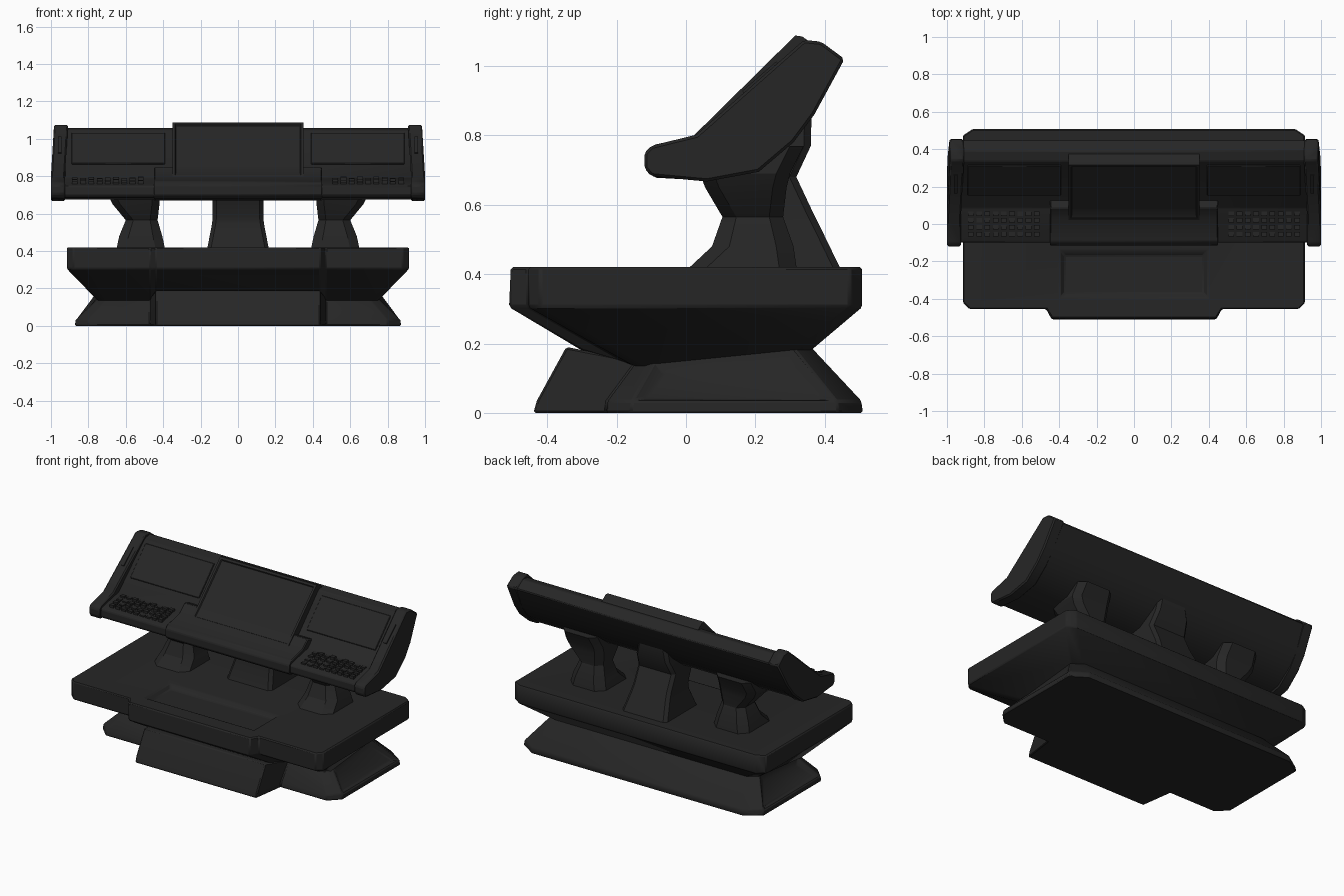
import bpy, bmesh, math, random
from mathutils import Matrix

if "Cube" in bpy.data.objects:
    bpy.data.objects.remove(bpy.data.objects["Cube"])

random.seed(4)
mat = bpy.data.materials.new("charcoal")
mat.diffuse_color = (0.019, 0.019, 0.019, 1)
mat.use_nodes = True
mat.node_tree.nodes["Principled BSDF"].inputs["Base Color"].default_value = mat.diffuse_color


def finish(bm, name, bevel=0.0, angle=35):
    bmesh.ops.recalc_face_normals(bm, faces=bm.faces)
    me = bpy.data.meshes.new(name)
    bm.to_mesh(me)
    bm.free()
    ob = bpy.data.objects.new(name, me)
    bpy.context.collection.objects.link(ob)
    me.materials.append(mat)
    bpy.ops.object.select_all(action='DESELECT')
    ob.select_set(True)
    bpy.context.view_layer.objects.active = ob
    bpy.ops.object.shade_smooth_by_angle(angle=math.radians(angle))
    if bevel:
        m = ob.modifiers.new("bevel", 'BEVEL')
        m.width, m.segments, m.limit_method = bevel, 1, 'ANGLE'
        m.angle_limit = math.radians(30)
    return ob


def loft(rings):
    """Skin a stack of equal-length closed rings and cap both ends."""
    bm = bmesh.new()
    vs = [[bm.verts.new(p) for p in r] for r in rings]
    n = len(rings[0])
    for a, b in zip(vs, vs[1:]):
        for i in range(n):
            bm.faces.new((a[i], a[(i + 1) % n], b[(i + 1) % n], b[i]))
    bm.faces.new(vs[0])
    bm.faces.new(vs[-1])
    bmesh.ops.recalc_face_normals(bm, faces=bm.faces)
    return bm


def prism(prof, x0, x1):
    """Extrude a side profile (y, z) along x."""
    return loft([[(x, y, z) for y, z in prof] for x in (x0, x1)])


def plan(hx, yb, ys, yc, z, zs, k):
    """Plan outline with a stepped-out middle front and chamfered corners."""
    c = 0.44
    half = [(hx - k * 1.5, yb, z), (hx, yb - k, z), (hx, ys + k, zs),
            (hx - k, ys, zs), (c + 0.03, ys, zs), (c, yc, z)]
    return half + [(-x, y, w) for x, y, w in reversed(half)]


def column(rings):
    """Rings given as (z, x0, x1, y0, y1, corner cut)."""
    return loft([[(x0 + k, y0, z), (x1 - k, y0, z), (x1, y0 + k, z), (x1, y1 - k, z),
                  (x1 - k, y1, z), (x0 + k, y1, z), (x0, y1 - k, z), (x0, y0 + k, z)]
                 for z, x0, x1, y0, y1, k in rings])


# Base plinth, with recessed side panels
bm = loft([plan(0.872, 0.51, -0.23, -0.44, 0.0, 0.0, 0.07),
           plan(0.868, 0.505, -0.225, -0.43, 0.035, 0.035, 0.07),
           plan(0.75, 0.36, -0.14, -0.345, 0.19, 0.15, 0.05)])
sides = [f for f in bm.faces if abs(f.normal.x) > 0.6 and f.calc_area() > 0.06]
bmesh.ops.inset_individual(bm, faces=sides, thickness=0.045, depth=-0.02)
finish(bm, "base_plinth", 0.006)

# Desk slab with tapered underside
bm = loft([plan(0.75, 0.36, -0.15, -0.30, 0.18, 0.135, 0.04),
           plan(0.915, 0.508, -0.455, -0.51, 0.305, 0.305, 0.035),
           plan(0.915, 0.508, -0.455, -0.505, 0.42, 0.42, 0.035)])
desk = finish(bm, "desk_slab")

# Shallow tray cut in the desk top
bm = loft([[(s * w, y, z) for s, y in ((-1, y0), (1, y0), (1, y1), (-1, y1))]
           for w, y0, y1, z in ((0.37, -0.37, -0.17, 0.395), (0.41, -0.41, -0.12, 0.435))])
cutter = finish(bm, "tray_cutter")
cutter.hide_render = True
bpy.context.view_layer.objects.active = desk
m = desk.modifiers.new("tray", 'BOOLEAN')
m.operation, m.solver, m.object = 'DIFFERENCE', 'EXACT', cutter
bpy.ops.object.modifier_apply(modifier=m.name)
bpy.data.objects.remove(cutter)
m = desk.modifiers.new("bevel", 'BEVEL')
m.width, m.segments, m.limit_method = 0.007, 1, 'ANGLE'

# Waisted side pillars and sloped middle pillar
for s, side in ((1, "right"), (-1, "left")):
    bm = column([(0.41, 0.39, 0.65, 0.00, 0.32, 0.05),
                 (0.48, 0.405, 0.635, 0.075, 0.31, 0.05),
                 (0.565, 0.43, 0.60, 0.105, 0.28, 0.04),
                 (0.65, 0.42, 0.67, 0.055, 0.29, 0.04),
                 (0.69, 0.42, 0.69, 0.04, 0.30, 0.04),
                 (0.77, 0.43, 0.68, 0.15, 0.34, 0.04)])
    bmesh.ops.scale(bm, vec=(s, 1, 1), verts=bm.verts)
    finish(bm, side + "_pillar", angle=25)
finish(column([(0.41, -0.165, 0.165, 0.10, 0.448, 0.02),
               (0.54, -0.14, 0.14, 0.15, 0.385, 0.02),
               (0.58, -0.135, 0.135, 0.15, 0.365, 0.02),
               (0.68, -0.135, 0.135, 0.11, 0.318, 0.02),
               (0.77, -0.12, 0.12, 0.16, 0.36, 0.02),
               (0.87, -0.10, 0.10, 0.28, 0.362, 0.02)]), "middle_pillar", angle=25)

# Console: recessed main body
under = [(0.45, 1.015), (0.37, 0.86), (0.31, 0.785), (0.21, 0.705), (0.06, 0.675), (-0.085, 0.685)]
body = [(-0.10, 0.70), (-0.10, 0.745), (-0.085, 0.755), (0.085, 0.79), (0.335, 1.05), (0.39, 1.06)]
finish(prism(body + under, -0.95, 0.95), "console_body", 0.006)

# Raised end caps, leaning in at the top
cap = [(-0.10, 0.682), (-0.12, 0.705), (-0.12, 0.75), (-0.10, 0.77), (0.03, 0.802),
       (0.34, 1.075), (0.39, 1.07), (0.457, 1.02), (0.37, 0.86), (0.31, 0.78),
       (0.21, 0.695), (0.06, 0.667)]
for s, side in ((1, "right"), (-1, "left")):
    bm = loft([[(s * (x - 0.06 * max(0, z - 0.8)), y, z) for y, z in cap] for x in (0.925, 1.0)])
    finish(bm, side + "_end_cap", 0.008)
    # Slim vertical light on each cap
    bm = bmesh.new()
    bmesh.ops.create_cube(bm, size=1, matrix=Matrix.Translation((s * 0.953, 0.215, 0.966))
                          @ Matrix.Rotation(math.radians(41), 4, 'X')
                          @ Matrix.Diagonal((0.02, 0.13, 0.012, 1)))
    finish(bm, side + "_cap_strip")
    # Keypad: rows of small keys with uneven heights
    bm = bmesh.new()
    for i in range(9):
        for j in range(4):
            y = -0.055 + j * 0.037
            bmesh.ops.create_cube(bm, size=1, matrix=Matrix.Translation(
                (s * (0.52 + i * 0.044), y, 0.772 + 0.2 * y))
                @ Matrix.Diagonal((0.03, 0.024, random.uniform(0.01, 0.035), 1)))
    finish(bm, side + "_keypad")
    # Wing display plate on the sloped face
    bm = bmesh.new()
    bmesh.ops.create_cube(bm, size=1, matrix=Matrix.Translation((s * 0.64, 0.235, 0.947))
                          @ Matrix.Rotation(math.atan2(0.26, 0.25), 4, 'X')
                          @ Matrix.Diagonal((0.5, 0.23, 0.012, 1)))
    finish(bm, side + "_wing_display", 0.003)

# Middle desk ledge
finish(prism([(-0.09, 0.678), (-0.115, 0.70), (-0.115, 0.75), (-0.095, 0.772), (0.03, 0.80),
              (0.085, 0.85), (0.16, 0.82), (0.06, 0.67)], -0.45, 0.45), "middle_ledge", 0.006)

# Raised middle screen with a thin frame
bm = prism([(0.02, 0.797), (0.315, 1.088), (0.335, 1.085), (0.385, 1.05), (0.12, 0.79)], -0.35, 0.35)
front = [f for f in bm.faces if f.normal.y < -0.5 and f.normal.z > 0.5]
bmesh.ops.inset_individual(bm, faces=front, thickness=0.02, depth=0)
bmesh.ops.inset_individual(bm, faces=front, thickness=0.006, depth=-0.008)
finish(bm, "middle_screen")
